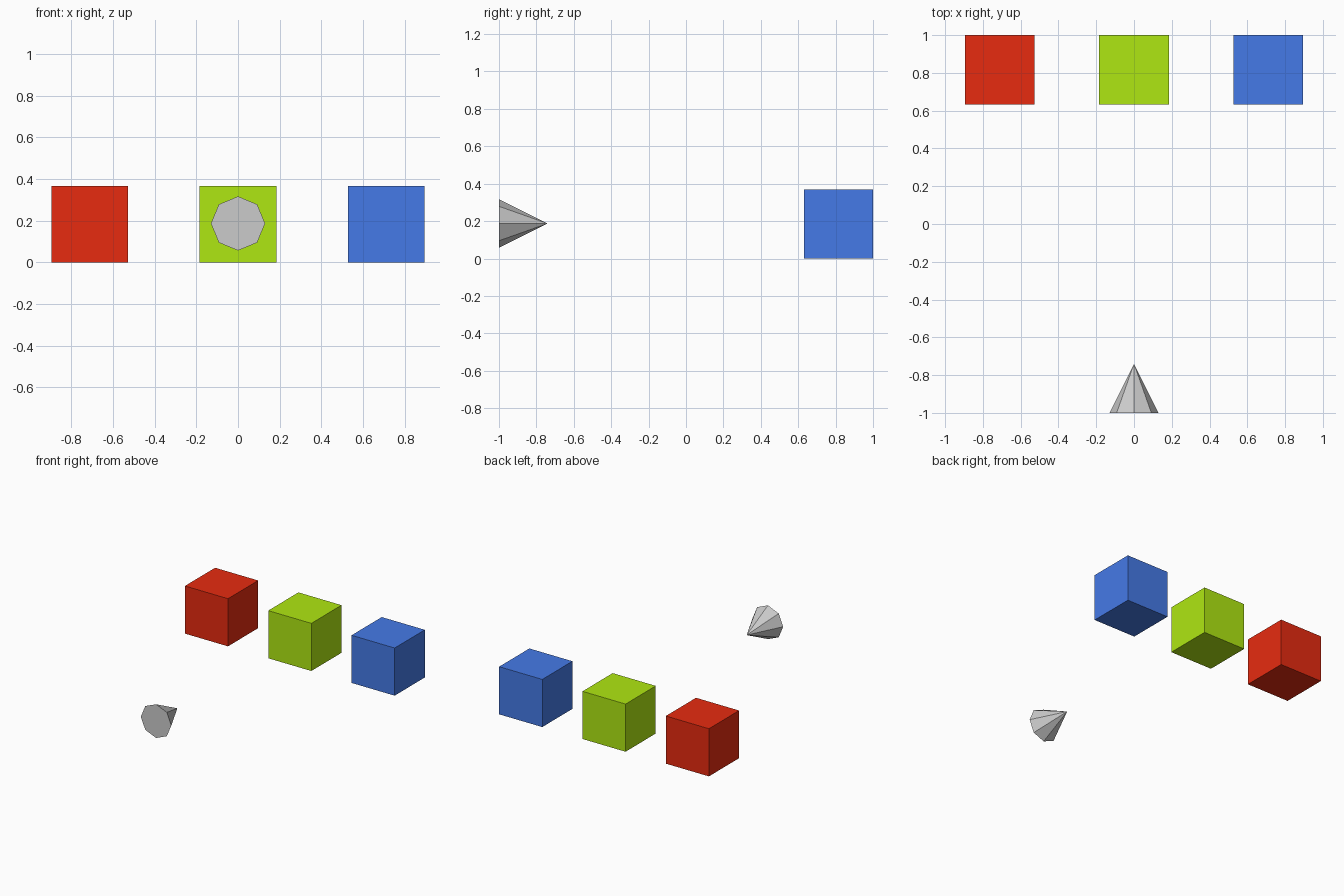
import bpy
import math

if "Cube" in bpy.data.objects:
    bpy.data.objects.remove(bpy.data.objects["Cube"])

SIZE = 0.368      # cube edge length
MID_Z = SIZE / 2  # shared centre height


def cube(name, x, color):
    bpy.ops.mesh.primitive_cube_add(size=SIZE, location=(x, 1 - SIZE / 2, MID_Z))
    obj = bpy.context.object
    obj.name = name
    mat = bpy.data.materials.new(name + "_paint")
    mat.diffuse_color = (*color, 1)
    mat.use_nodes = True
    mat.node_tree.nodes["Principled BSDF"].inputs["Base Color"].default_value = mat.diffuse_color
    obj.data.materials.append(mat)


# Row of three coloured cubes along the back
cube("red_cube", -0.712, (0.8, 0.024, 0.005))
cube("green_cube", 0, (0.43, 0.8, 0.006))
cube("blue_cube", 0.712, (0.06, 0.195, 0.8))

# Eight-sided pointer cone, its tip aimed back at the cubes
HEIGHT = 0.26
bpy.ops.mesh.primitive_cone_add(vertices=8, radius1=0.13, radius2=0, depth=HEIGHT,
                                location=(0, -1 + HEIGHT / 2, MID_Z + 0.003),
                                rotation=(-math.pi / 2, 0, 0))
bpy.context.object.name = "pointer_cone"
